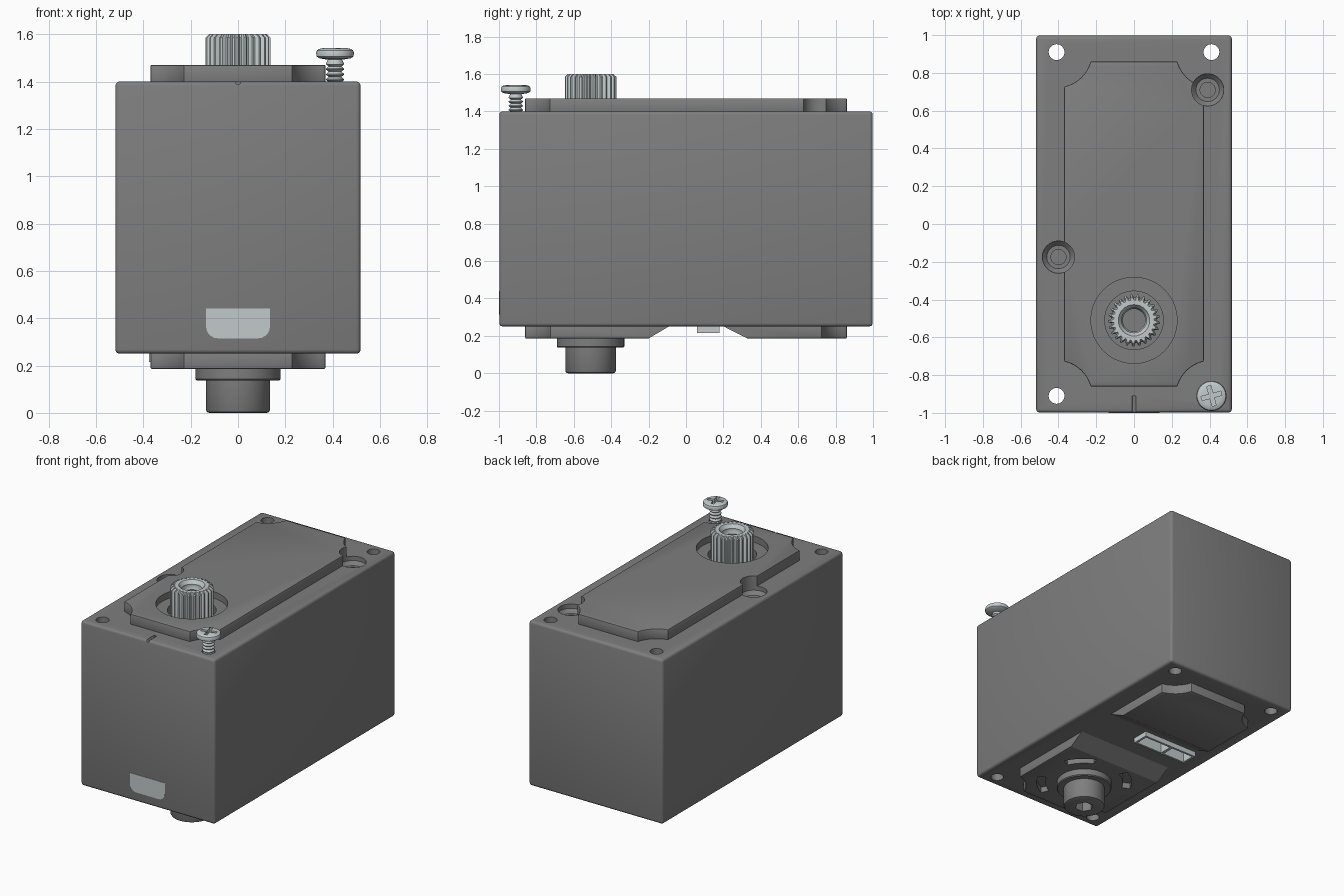
import bpy, bmesh
from math import sin, cos, pi, radians
from mathutils import Matrix, Vector

if "Cube" in bpy.data.objects:
    bpy.data.objects.remove(bpy.data.objects["Cube"], do_unlink=True)


def material(name, rgb):
    m = bpy.data.materials.new(name)
    m.use_nodes = True
    m.diffuse_color = (*rgb, 1)
    m.node_tree.nodes["Principled BSDF"].inputs["Base Color"].default_value = (*rgb, 1)
    return m


CASE = material("dark grey plastic", (0.21, 0.21, 0.21))
METAL = material("pale metal", (0.54, 0.59, 0.59))
ALONG_X = Matrix(((0, 0, 1, 0), (1, 0, 0, 0), (0, 1, 0, 0), (0, 0, 0, 1)))
ALONG_Y = Matrix(((1, 0, 0, 0), (0, 0, 1, 0), (0, 1, 0, 0), (0, 0, 0, 1)))
parts = []


def loft(name, outline, layers, at=(0, 0), mat=CASE, axis=None):
    """Stack scaled copies of an outline at (height, scale) layers and cap the ends."""
    bm = bmesh.new()
    rings = [[bm.verts.new((at[0] + u * s, at[1] + v * s, w)) for u, v in outline]
             for w, s in layers]
    n = len(outline)
    for a, b in zip(rings, rings[1:]):
        for i in range(n):
            bm.faces.new((a[i], a[(i + 1) % n], b[(i + 1) % n], b[i]))
    bm.faces.new(rings[0])
    bm.faces.new(rings[-1])
    if axis:
        bm.transform(axis)
    bmesh.ops.recalc_face_normals(bm, faces=bm.faces)
    me = bpy.data.meshes.new(name)
    bm.to_mesh(me)
    bm.free()
    me.materials.append(mat)
    ob = bpy.data.objects.new(name, me)
    bpy.context.collection.objects.link(ob)
    parts.append(ob)
    return ob


def prism(name, outline, low, high, **kw):
    return loft(name, outline, [(low, 1), (high, 1)], **kw)


def circle(n=40):
    return [(cos(2 * pi * i / n), sin(2 * pi * i / n)) for i in range(n)]


def rect(x0, x1, y0, y1):
    return [(x0, y0), (x1, y0), (x1, y1), (x0, y1)]


def arc(cx, cy, r, a, b, n=8):
    return [(cx + r * cos(radians(a + (b - a) * i / n)),
             cy + r * sin(radians(a + (b - a) * i / n))) for i in range(n + 1)]


def apply_mod(ob, kind, **settings):
    mod = ob.modifiers.new(kind.title(), kind)
    for key, value in settings.items():
        setattr(mod, key, value)
    bpy.context.view_layer.objects.active = ob
    bpy.ops.object.modifier_apply(modifier=mod.name)


def cut(targets, *cutters):
    for tool in cutters:
        for ob in targets:
            apply_mod(ob, "BOOLEAN", object=tool, operation="DIFFERENCE", solver="EXACT")
        parts.remove(tool)
        bpy.data.objects.remove(tool, do_unlink=True)


def bevel(ob, width, segments=2):
    apply_mod(ob, "BEVEL", width=width, segments=segments, limit_method="ANGLE",
              angle_limit=radians(50))


SHAFT = (0, -0.51)
HOLE_X, HOLE_Y = 0.41, 0.91

# Case block with softly rounded edges
case = prism("case", rect(-0.518, 0.518, -0.998, 0.998), 0.25, 1.4)
bevel(case, 0.018, 3)

# Raised covers, scooped out around the corner holes
quarter = arc(HOLE_X, HOLE_Y, 0.187, -102.3, -164.5)
cover = []
for sx, sy in ((1, 1), (-1, 1), (-1, -1), (1, -1)):
    pts = [(x * sx, y * sy) for x, y in quarter]
    cover += pts if sx * sy > 0 else pts[::-1]
top_cover = prism("top_cover", cover, 1.39, 1.47)
bottom_cover = prism("bottom_cover", cover, 0.185, 0.26)
bevel(top_cover, 0.006)
bevel(bottom_cover, 0.008)

# Sloped cable channel across the bottom cover
channel = [(-0.09, 0.251), (0.2, 0.251), (0.34, 0.18), (0.34, 0.1), (-0.21, 0.1), (-0.21, 0.18)]
cut([bottom_cover], prism("channel_cutter", channel, -0.6, 0.6, axis=ALONG_X))

# Through holes in the four corners
for sx in (-1, 1):
    for sy in (-1, 1):
        cut([case], loft("corner_cutter", circle(24), [(0, 0.042), (2, 0.042)],
                         at=(HOLE_X * sx, HOLE_Y * sy)))

# Two counterbored screw wells beside the top cover
for spot in ((0.39, 0.71), (-0.4, -0.175)):
    well = [(1.2, 0.04), (1.345, 0.04), (1.345, 0.062), (1.37, 0.085), (1.6, 0.085)]
    cut([case, top_cover], loft("well_cutter", circle(32), well, at=spot))

# Shaft recess in the top cover, and the index groove at the front
cut([case, top_cover],
    loft("recess_cutter", circle(48), [(1.425, 0.228), (1.6, 0.228)], at=SHAFT),
    loft("bearing_cutter", circle(40), [(1.37, 0.155), (1.6, 0.155)], at=SHAFT))
cut([case], loft("groove_cutter", circle(12), [(-1.1, 0.011), (-0.91, 0.011)],
                 at=(0, 1.398), axis=ALONG_Y))

# Toothed output shaft with a threaded bore
teeth = []
for i in range(25):
    for offset, r in ((0, 0.121), (0.25, 0.121), (0.5, 0.138), (0.75, 0.138)):
        a = 2 * pi * (i + offset) / 25
        teeth.append((r * cos(a), r * sin(a)))
shaft = loft("output_shaft", teeth, [(1.3, 1), (1.585, 1), (1.6, 0.88)], at=SHAFT, mat=METAL)
bore = [(1.36 + 0.02 * i, 0.06 if i % 2 else 0.068) for i in range(11)]
bore += [(1.575, 0.066), (1.61, 0.09)]
cut([shaft], loft("bore_cutter", circle(32), bore, at=SHAFT))

# Lower pivot with its collar and hexagonal socket
loft("pivot_collar", circle(48), [(0.2, 0.18), (0.143, 0.18), (0.137, 0.174)], at=SHAFT)
pivot = loft("lower_pivot", circle(48),
             [(0.16, 0.135), (0.012, 0.135), (0.004, 0.131), (0, 0.122)], at=SHAFT)
cut([pivot], loft("socket_cutter", circle(6), [(-0.1, 0.06), (0.09, 0.06)], at=SHAFT))

# Curved slots around the pivot
for k in range(4):
    mid = 45 + 90 * k
    slot = arc(0, 0, 0.312, mid - 20, mid + 20) + arc(0, 0, 0.255, mid + 20, mid - 20)
    cut([case, bottom_cover], prism("slot_cutter", slot, 0.1, 0.225, at=SHAFT))

# Cable connector: a pale open tray set in a pocket of the underside
cut([case, bottom_cover],
    prism("pocket_cutter", rect(-0.374, 0.05, 0.061, 0.179), 0.1, 0.34))
tray = prism("connector_tray", rect(-0.376, 0.05, 0.06, 0.18), 0.215, 0.339, mat=METAL)
for x0, x1 in ((-0.36, -0.19), (-0.17, 0.035)):
    cut([tray], prism("tray_cutter", rect(x0, x1, 0.075, 0.165), 0.1, 0.31))

# Pale window on the front face
window = [(0.135, 0.44), (-0.135, 0.44)]
window += arc(-0.085, 0.365, 0.05, 180, 270, 5) + arc(0.085, 0.365, 0.05, 270, 360, 5)
prism("front_window", window, -1.0, -0.994, mat=METAL, axis=ALONG_Y)

# Loose mounting screw with a cross recess
thread = []
for i in range(13):
    z = 1.2 + 0.022 * i
    thread += [(z, 0.027), (z + 0.008, 0.038), (z + 0.012, 0.038)]
head = [(1.492, 0.03), (1.498, 0.066), (1.506, 0.078), (1.522, 0.08), (1.532, 0.076),
        (1.538, 0.066), (1.541, 0.05)]
screw = loft("mounting_screw", circle(32), thread + head, at=(HOLE_X, -HOLE_Y), mat=METAL)
for turn in (15, 105):
    place = Matrix.Translation(Vector((HOLE_X, -HOLE_Y, 0))) @ Matrix.Rotation(radians(turn), 4, "Z")
    cut([screw], prism("cross_cutter", rect(-0.054, 0.054, -0.011, 0.011), 1.515, 1.6, axis=place))

# Smooth the curved sides and keep the edges crisp
for ob in parts:
    bpy.ops.object.select_all(action="DESELECT")
    ob.select_set(True)
    bpy.context.view_layer.objects.active = ob
    bpy.ops.object.shade_smooth_by_angle(angle=radians(30))
